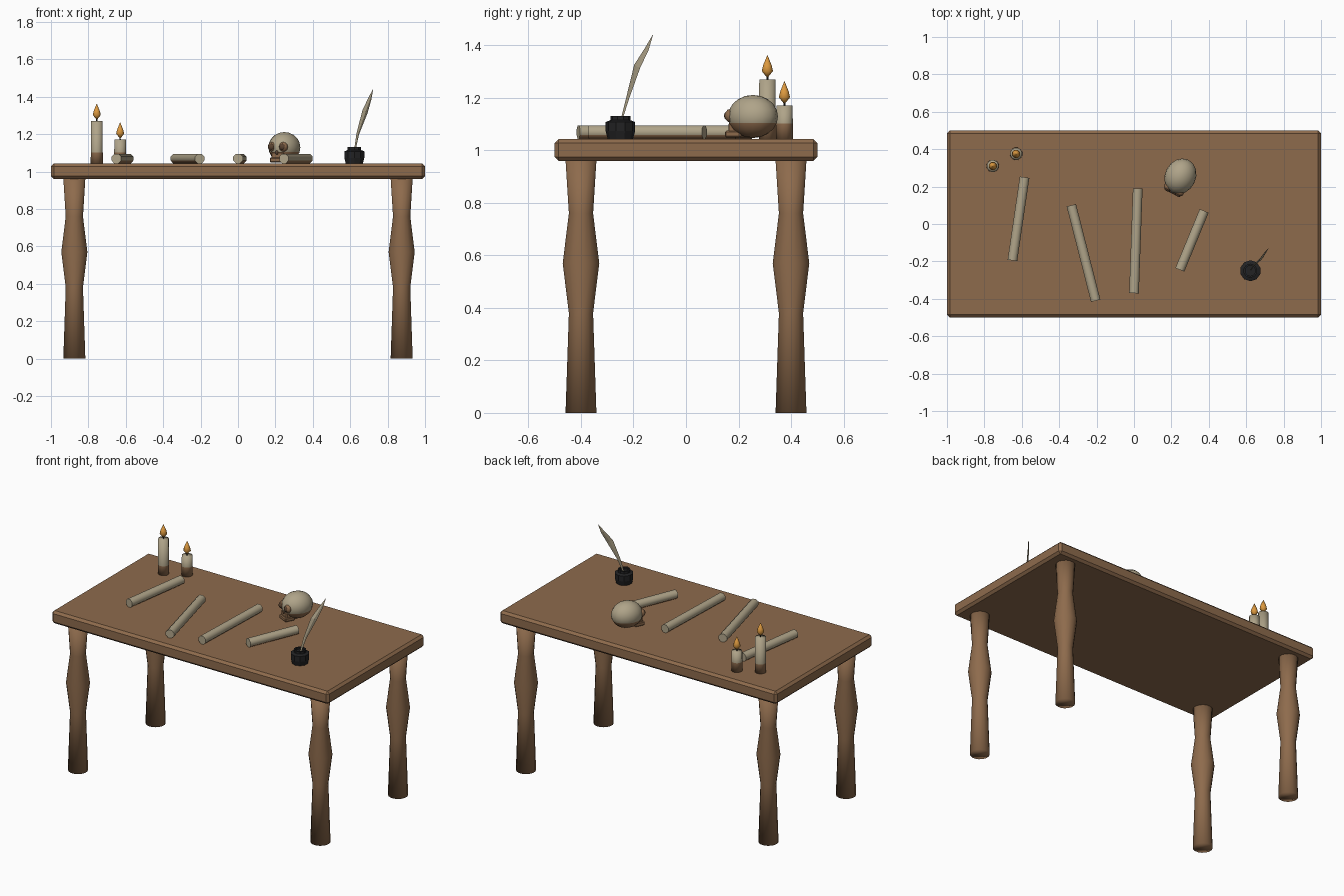
import bpy, bmesh, math
from mathutils import Vector, Matrix

if "Cube" in bpy.data.objects:
    bpy.data.objects.remove(bpy.data.objects["Cube"], do_unlink=True)


def make_material(name, rgb):
    mat = bpy.data.materials.new(name)
    mat.use_nodes = True
    mat.diffuse_color = (*rgb, 1)
    mat.node_tree.nodes["Principled BSDF"].inputs["Base Color"].default_value = (*rgb, 1)
    return mat


WOOD = make_material("wood_brown", (0.27, 0.147, 0.073))
CREAM = make_material("parchment_cream", (0.43, 0.37, 0.25))
INK = make_material("ink_black", (0.016, 0.016, 0.017))
FLAME = make_material("flame_orange", (0.72, 0.32, 0.05))
DARK = make_material("socket_brown", (0.10, 0.055, 0.03))


def finish(bm, name, mats, smooth=True, rule=None, matrix=None):
    """Turn a bmesh into an object; rule picks a material index per face."""
    bmesh.ops.recalc_face_normals(bm, faces=bm.faces)
    if matrix:
        bm.transform(matrix)
    bm.normal_update()
    for f in bm.faces:
        f.smooth = smooth
        if rule:
            f.material_index = rule(f)
    mesh = bpy.data.meshes.new(name)
    bm.to_mesh(mesh)
    bm.free()
    for m in mats:
        mesh.materials.append(m)
    obj = bpy.data.objects.new(name, mesh)
    bpy.context.collection.objects.link(obj)
    return obj


def lathe(name, profile, sides, mats, smooth=True, rule=None, matrix=None):
    """Capped revolved shape from (radius, height) pairs."""
    bm = bmesh.new()
    rings = []
    for r, z in profile:
        rings.append([bm.verts.new((r * math.cos(a), r * math.sin(a), z))
                      for a in (math.tau * (i + 0.5) / sides for i in range(sides))])
    for lo, hi in zip(rings, rings[1:]):
        for i in range(sides):
            j = (i + 1) % sides
            bm.faces.new((lo[i], lo[j], hi[j], hi[i]))
    bm.faces.new(rings[0][::-1])
    bm.faces.new(rings[-1])
    return finish(bm, name, mats, smooth, rule, matrix)


def box(name, size, matrix, mat, bevel):
    bm = bmesh.new()
    bmesh.ops.create_cube(bm, size=1)
    bmesh.ops.scale(bm, vec=size, verts=bm.verts)
    bmesh.ops.bevel(bm, geom=bm.edges[:], offset=bevel, segments=1, affect="EDGES")
    return finish(bm, name, [mat], False, matrix=matrix)


def ball(name, size, matrix, mats, rule=None, segs=16, rings=10):
    bm = bmesh.new()
    bmesh.ops.create_uvsphere(bm, u_segments=segs, v_segments=rings, radius=1)
    bmesh.ops.scale(bm, vec=size, verts=bm.verts)
    return finish(bm, name, mats, True, rule, matrix)


TOP = 1.043
move = Matrix.Translation

# Table top and turned legs
box("table_top", (2, 1, 0.083), move((0, 0, TOP - 0.0415)), WOOD, 0.015)
leg = [(0.06, 0), (0.047, 0.38), (0.071, 0.57), (0.047, 0.76), (0.06, 0.962)]
for sx, side in ((1, "left"), (-1, "right")):
    for sy, end in ((1, "back"), (-1, "front")):
        lathe(f"{end}_{side}_leg", leg, 16, [WOOD], matrix=move((sx * 0.875, sy * 0.4, 0)))

# Candles with a dark lower band, wick and flame
for name, x, y, h in (("tall", -0.755, 0.31, 0.227), ("short", -0.63, 0.375, 0.127)):
    at = move((x, y, TOP))
    lathe(f"{name}_candle", [(0.034, 0), (0.033, 0.06), (0.032, h)], 12, [CREAM, WOOD],
          rule=lambda f: int(f.calc_center_median().z < TOP + 0.05), matrix=at)
    lathe(f"{name}_wick", [(0.004, h - 0.005), (0.003, h + 0.02)], 6, [INK], matrix=at)
    lathe(f"{name}_flame", [(0.004, h + 0.01), (0.023, h + 0.032), (0.018, h + 0.053),
                            (0.001, h + 0.092)], 8, [FLAME], matrix=at)

# Rolled scrolls lying on the table
R = 0.028
scrolls = [((-0.65, -0.195), (-0.585, 0.25)), ((-0.205, -0.41), (-0.335, 0.10)),
           ((0.0, -0.37), (0.02, 0.19)), ((0.245, -0.245), (0.375, 0.07))]
for n, (a, b) in enumerate(scrolls, 1):
    start = Vector((*a, TOP + R * 0.93))
    d = Vector((b[0] - a[0], b[1] - a[1], 0))
    turn = d.to_track_quat("Z", "Y").to_matrix().to_4x4()
    roll = lathe(f"scroll_{n}", [(R, 0), (R, d.length)], 8, [CREAM, WOOD],
                 rule=lambda f: int(f.normal.z < -0.5), matrix=move(start) @ turn)
    roll.data.set_sharp_from_angle(angle=math.radians(60))

# Skull: cranium, cheeks, eye sockets, nose and jaw, facing local -y
face = move((0.248, 0.255, 0)) @ Matrix.Rotation(math.radians(-26), 4, "Z")


def on_skull(x, y, z):
    return face @ move((x, y, z))


ball("skull_cranium", (0.083, 0.098, 0.082), on_skull(0, 0, 1.129), [CREAM, WOOD],
     rule=lambda f: int(f.calc_center_median().z < 1.105))
for s, side in ((1, "left"), (-1, "right")):
    ball(f"{side}_eye_rim", (0.026, 0.02, 0.026), on_skull(s * 0.032, -0.08, 1.132),
         [WOOD], segs=10, rings=6)
    ball(f"{side}_eye_socket", (0.017, 0.01, 0.017), on_skull(s * 0.032, -0.094, 1.132),
         [DARK], segs=10, rings=6)
ball("nose_hole", (0.009, 0.008, 0.013), on_skull(0, -0.09, 1.102), [DARK], segs=6, rings=4)
box("upper_jaw", (0.07, 0.06, 0.045), on_skull(0, -0.06, 1.083), WOOD, 0.006)
box("lower_jaw", (0.078, 0.066, 0.026), on_skull(0, -0.068, TOP + 0.019), WOOD, 0.005)

# Inkwell
lathe("inkwell", [(0.048, 0), (0.056, 0.03), (0.056, 0.065), (0.038, 0.072), (0.038, 0.087),
                  (0.028, 0.087), (0.028, 0.075)], 10, [INK], False,
      matrix=move((0.622, -0.25, TOP)))

# Quill: thin blade lofted along a bent shaft
bm = bmesh.new()
shaft = [((0.622, -0.25, 1.10), 0.004), ((0.640, -0.222, 1.20), 0.009),
         ((0.679, -0.186, 1.32), 0.019), ((0.703, -0.15, 1.385), 0.012),
         ((0.722, -0.126, 1.44), 0.001)]
wide, thin = Vector((0.75, 0.6, -0.3)), Vector((0.62, -0.78, 0))
rings = []
for p, w in shaft:
    p = Vector(p)
    rings.append([bm.verts.new(p + o) for o in
                  (wide * w, thin * w * 0.3, -wide * w, -thin * w * 0.3)])
for lo, hi in zip(rings, rings[1:]):
    for i in range(4):
        bm.faces.new((lo[i], lo[i - 3], hi[i - 3], hi[i]))
bm.faces.new(rings[0])
bm.faces.new(rings[-1])
finish(bm, "quill", [CREAM], False)
